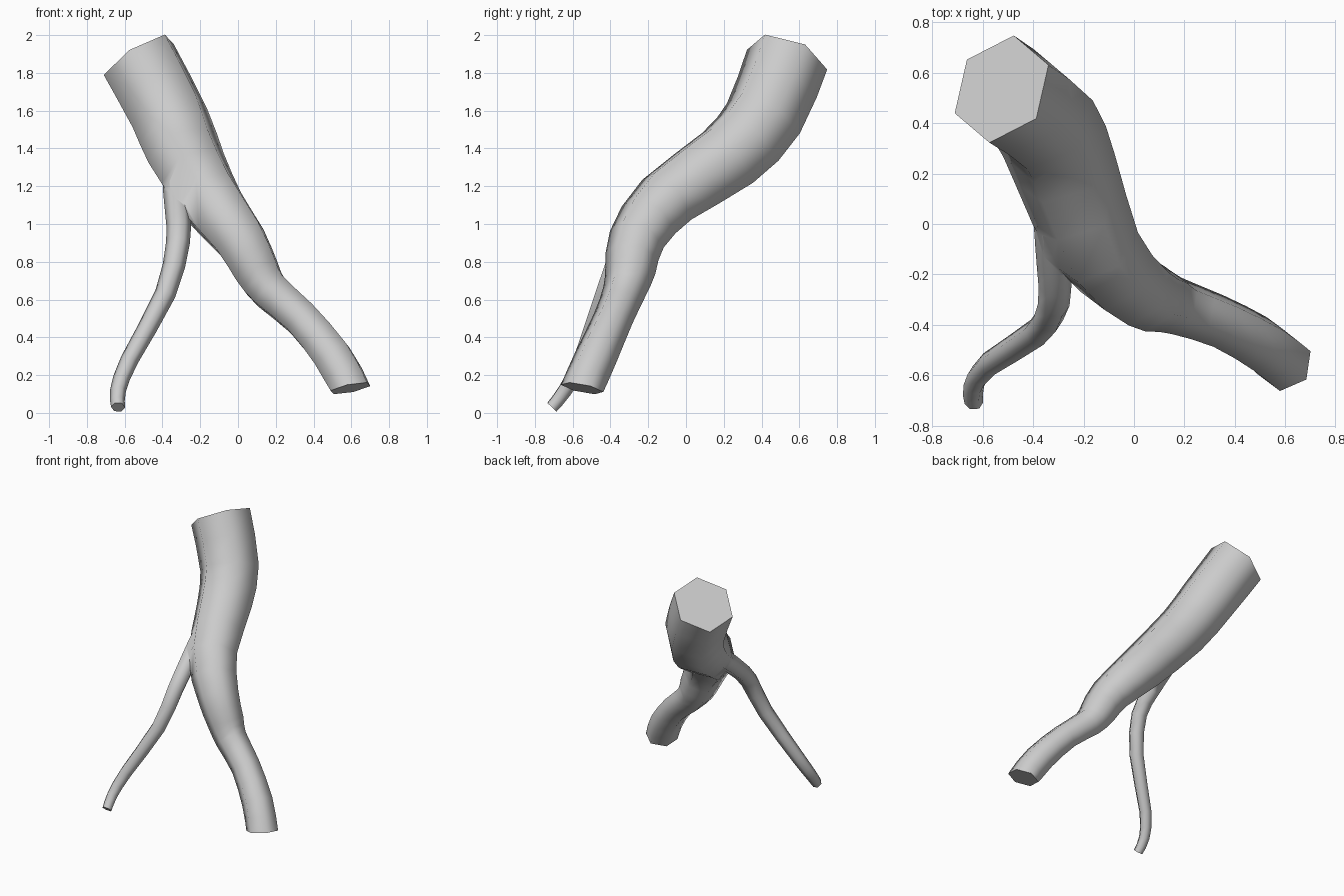
import bpy, bmesh, math
from mathutils import Vector

if "Cube" in bpy.data.objects:
    bpy.data.objects.remove(bpy.data.objects["Cube"])


def catmull(pts, steps):
    # smooth a list of (x, y, z, radius) stations
    out = []
    n = len(pts)
    for i in range(n - 1):
        p = [Vector(pts[min(max(i + k, 0), n - 1)]) for k in (-1, 0, 1, 2)]
        for s in range(steps):
            t = s / steps
            out.append(0.5 * (2 * p[1] + (p[2] - p[0]) * t
                              + (2 * p[0] - 5 * p[1] + 4 * p[2] - p[3]) * t * t
                              + (3 * p[1] - p[0] - 3 * p[2] + p[3]) * t ** 3))
    out.append(Vector(pts[-1]))
    return out


def tube(name, pts, sides, first_corner, start_dir, end_dir, steps=2):
    # capped tube swept along the path without twisting
    st = catmull(pts, steps)
    pos = [Vector(s[:3]) for s in st]
    bm = bmesh.new()
    rings = []
    u = Vector(first_corner)
    for i, c in enumerate(pos):
        d = pos[min(i + 1, len(pos) - 1)] - pos[max(i - 1, 0)]
        if i == 0:
            d = Vector(start_dir)
        if i == len(pos) - 1:
            d = Vector(end_dir)
        d.normalize()
        u = (u - d * u.dot(d)).normalized()
        v = d.cross(u)
        rings.append([bm.verts.new(c + st[i][3] * (u * math.cos(a) + v * math.sin(a)))
                      for a in (2 * math.pi * k / sides for k in range(sides))])
    for a, b in zip(rings, rings[1:]):
        for k in range(sides):
            j = (k + 1) % sides
            bm.faces.new((a[k], a[j], b[j], b[k]))
    bm.faces.new(rings[0][::-1])
    bm.faces.new(rings[-1])
    bmesh.ops.recalc_face_normals(bm, faces=bm.faces)
    me = bpy.data.meshes.new(name)
    bm.to_mesh(me)
    bm.free()
    ob = bpy.data.objects.new(name, me)
    bpy.context.collection.objects.link(ob)
    return ob


# thick six-sided trunk
trunk = tube("branching_tube", [
    (-0.525, 0.535, 1.87, 0.224), (-0.36, 0.41, 1.56, 0.218),
    (-0.275, 0.22, 1.35, 0.208), (-0.15, -0.10, 1.13, 0.182),
    (0.01, -0.26, 0.92, 0.152), (0.10, -0.295, 0.75, 0.134),
    (0.17, -0.325, 0.645, 0.116), (0.335, -0.385, 0.50, 0.107),
    (0.50, -0.475, 0.30, 0.114), (0.595, -0.55, 0.13, 0.115)],
    6, (-0.185, -0.095, -0.08), (0.507, -0.312, -0.80), (0.2, -0.2, -1))

# thin side branch
branch = tube("side_branch", [
    (-0.32, 0.15, 1.30, 0.075), (-0.325, -0.01, 1.18, 0.072),
    (-0.318, -0.17, 1.05, 0.067), (-0.318, -0.32, 0.90, 0.063),
    (-0.385, -0.43, 0.63, 0.056), (-0.575, -0.555, 0.28, 0.048),
    (-0.635, -0.64, 0.12, 0.042), (-0.635, -0.71, 0.03, 0.037)],
    6, (1, 0, 0), (0, -0.16, -0.12), (0, -0.75, -0.8))

# weld the branch into the trunk
bpy.context.view_layer.objects.active = trunk
trunk.select_set(True)
mod = trunk.modifiers.new("union", 'BOOLEAN')
mod.operation = 'UNION'
mod.solver = 'EXACT'
mod.object = branch
bpy.ops.object.modifier_apply(modifier=mod.name)
bpy.data.objects.remove(branch)
bpy.ops.object.shade_smooth_by_angle(angle=math.radians(68))
